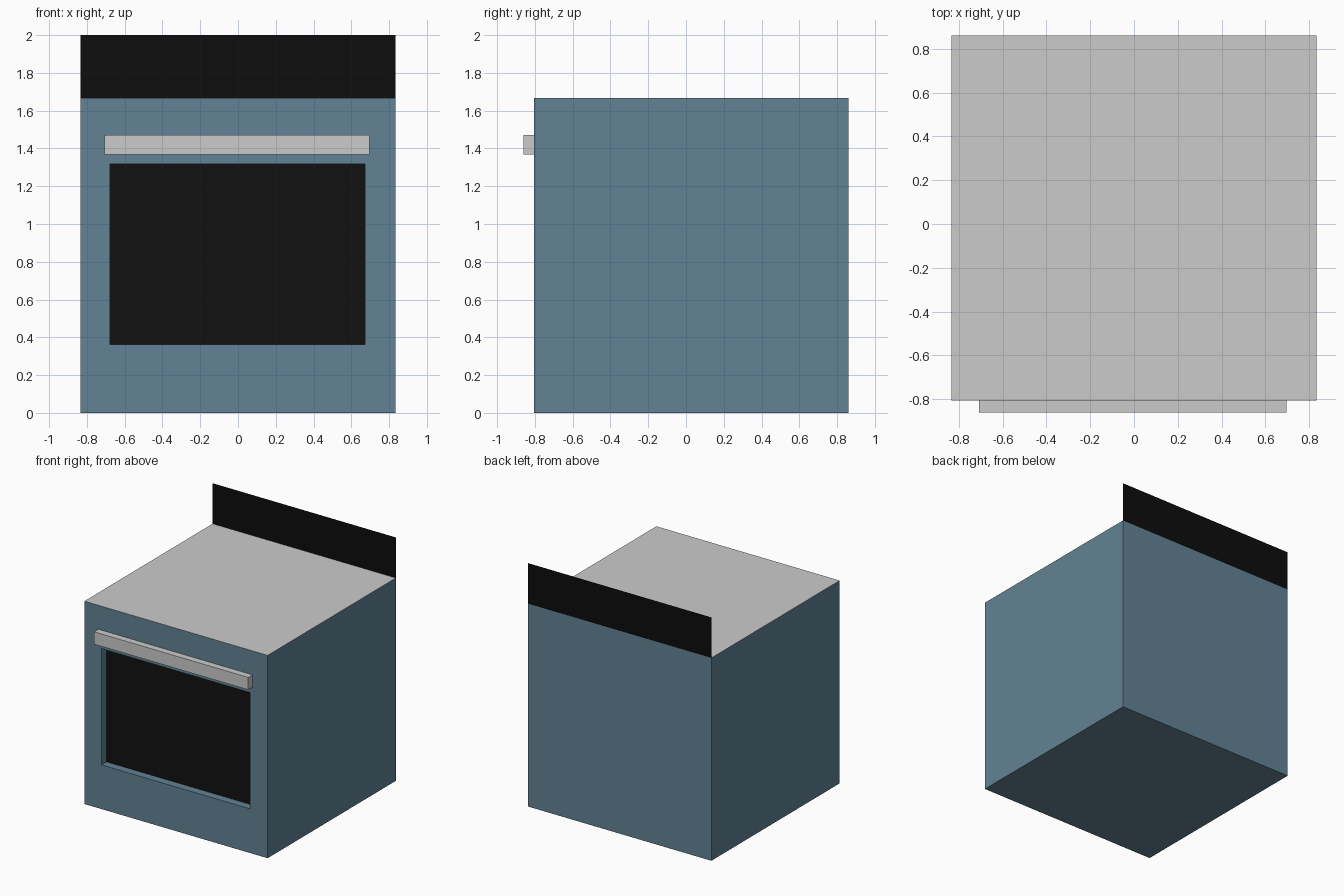
import bpy

if "Cube" in bpy.data.objects:
    bpy.data.objects.remove(bpy.data.objects["Cube"])


def material(name, rgb):
    mat = bpy.data.materials.new(name)
    mat.diffuse_color = (*rgb, 1)
    mat.use_nodes = True
    mat.node_tree.nodes["Principled BSDF"].inputs["Base Color"].default_value = mat.diffuse_color
    return mat


def make(name, verts, faces, mat=None):
    mesh = bpy.data.meshes.new(name)
    mesh.from_pydata(verts, [], faces)
    if mat:
        mesh.materials.append(mat)
    obj = bpy.data.objects.new(name, mesh)
    bpy.context.collection.objects.link(obj)
    return obj


def upright(x0, x1, z0, z1, y):
    """Corners of a rectangle facing the front."""
    return [(x0, y, z0), (x1, y, z0), (x1, y, z1), (x0, y, z1)]


QUAD = [(0, 1, 2, 3)]


def band(a, b):
    """Four faces joining the corner ring at index a to the ring at index b."""
    return [(a + i, a + (i + 1) % 4, b + (i + 1) % 4, b + i) for i in range(4)]


blue = material("blue_enamel", (0.122, 0.225, 0.297))
black = material("black_panel", (0.004, 0.004, 0.004))
glass = material("dark_glass", (0.0055, 0.0055, 0.0055))

W, FRONT, BACK, TOP = 0.833, -0.805, 0.86, 1.667
GLASS_Y = FRONT + 0.065
window = (-0.678, 0.672, 0.363, 1.318)

# Oven body: back, sides, bottom, door frame and window recess (top left open)
rings = (upright(-W, W, 0, TOP, BACK) + upright(-W, W, 0, TOP, FRONT)
         + upright(*window, FRONT) + upright(*window, GLASS_Y))
sides = band(4, 0)
del sides[2]
sides = [f[::-1] for f in sides]
make("oven_body", rings, [(3, 2, 1, 0)] + sides + band(4, 8) + band(8, 12), blue)

# Recessed oven window
make("oven_window", upright(*window, GLASS_Y), QUAD, glass)

# Grey cooktop surface
make("cooktop", [(-W, FRONT, TOP), (W, FRONT, TOP), (W, BACK, TOP), (-W, BACK, TOP)], QUAD)

# Thin upright panel behind the cooktop
make("backsplash", upright(-W, W, TOP, 2, BACK), QUAD, black)

# Door handle
bpy.ops.mesh.primitive_cube_add(size=1, location=(-0.006, -0.8325, 1.419))
handle = bpy.context.object
handle.name = "door_handle"
handle.scale = (1.402, 0.055, 0.102)
